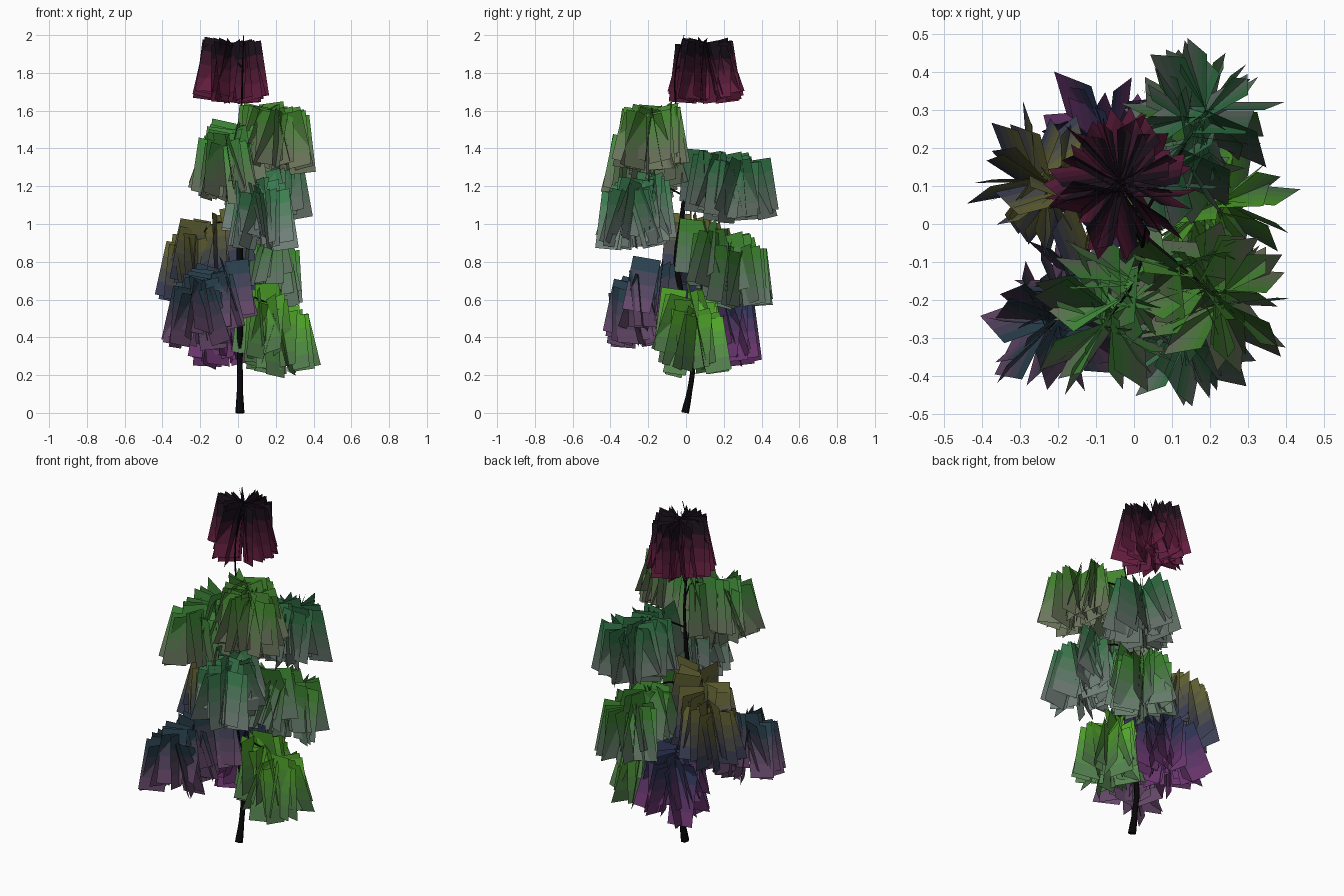
import bpy, bmesh, math, random
from mathutils import Vector

if "Cube" in bpy.data.objects:
    bpy.data.objects.remove(bpy.data.objects["Cube"])

random.seed(11)


def material(name, rgb):
    m = bpy.data.materials.new(name)
    m.diffuse_color = (*rgb, 1)
    m.use_nodes = True
    m.node_tree.nodes["Principled BSDF"].inputs["Base Color"].default_value = m.diffuse_color
    return m


def tube(name, pts, mat):
    # Tapered branch from (x, y, z, radius) points
    cu = bpy.data.curves.new(name, 'CURVE')
    cu.dimensions = '3D'
    cu.bevel_depth = 1.0
    cu.bevel_resolution = 1
    cu.use_fill_caps = True
    cu.resolution_u = 3
    sp = cu.splines.new('BEZIER')
    sp.bezier_points.add(len(pts) - 1)
    for bp, (x, y, z, r) in zip(sp.bezier_points, pts):
        bp.co = (x, y, z)
        bp.radius = r
        bp.handle_left_type = bp.handle_right_type = 'AUTO'
    ob = bpy.data.objects.new(name, cu)
    ob.data.materials.append(mat)
    bpy.context.collection.objects.link(ob)
    return ob


STRIPS = 4


def card(bm, origin, ang, w, h, lean, twist):
    # One leaf card: inner edge on the twig, hanging down and leaning outward
    rad = Vector((math.cos(ang), math.sin(ang), 0))
    tan = Vector((-rad.y, rad.x, 0))
    down = (rad * lean + tan * twist - Vector((0, 0, 1))).normalized()
    side = (rad - down * rad.dot(down)).normalized()
    rows = []
    for i in range(STRIPS + 1):
        p = origin + down * h * i / STRIPS
        rows.append((bm.verts.new(p), bm.verts.new(p + side * w)))
    for i, (a, b) in enumerate(zip(rows, rows[1:])):
        bm.faces.new((a[0], a[1], b[1], b[0])).material_index = i


def clump(name, inner, tip, zlo, zhi, top, low, count=38):
    # Starburst of leaf cards spread along a drooping twig
    a = Vector((*inner, zhi - 0.015))
    b = Vector((*tip, zlo + 0.295))
    bm = bmesh.new()
    for i in range(count):
        t = min(1, ((i * 0.618) % 1) ** 0.6 * 1.12)
        o = a.lerp(b, t)
        o.z += random.uniform(-0.015, 0.015)
        ang = i * 2 * math.pi / count * 3.07 + random.uniform(-0.2, 0.2)
        card(bm, o, ang, random.uniform(0.125, 0.155), random.uniform(0.28, 0.31),
             random.uniform(0.05, 0.25), random.uniform(-0.32, 0.32))
    me = bpy.data.meshes.new(name)
    bm.to_mesh(me)
    bm.free()
    for i in range(STRIPS):
        f = i / (STRIPS - 1)
        me.materials.append(material(f"{name}_{i}", [0.6 * (p + (q - p) * f) for p, q in zip(top, low)]))
    ob = bpy.data.objects.new(name, me)
    bpy.context.collection.objects.link(ob)


# Trunk
bark = material("bark", (0.002, 0.002, 0.002))
trunk = [(0.01, -0.005, 0, 0.024), (0.01, 0.02, 0.12, 0.016), (0.01, 0.035, 0.25, 0.015),
         (0.01, -0.01, 0.55, 0.016), (0.01, -0.05, 0.82, 0.018), (0.005, -0.025, 1.0, 0.016),
         (0.01, -0.005, 1.25, 0.009), (0.015, -0.01, 1.45, 0.007), (0.02, -0.055, 1.65, 0.005),
         (0.025, -0.05, 1.85, 0.004), (0.03, -0.01, 2.0, 0.002)]
tube("trunk", trunk, bark)


def trunk_at(z):
    for p, q in zip(trunk, trunk[1:]):
        if z <= q[2]:
            return Vector(p[:3]).lerp(Vector(q[:3]), (z - p[2]) / (q[2] - p[2]))
    return Vector(trunk[-1][:3])


# Leaf clumps: inner xy, tip xy, low z, high z, top colour, bottom colour
clumps = [
    ("crown", (-0.03, 0.07), (-0.04, 0.12), 1.65, 1.965, (0.02, 0.01, 0.02), (0.20, 0.02, 0.08)),
    ("upper_right_front", (0.11, -0.1), (0.24, -0.21), 1.28, 1.64, (0.10, 0.42, 0.05), (0.25, 0.30, 0.18)),
    ("upper_left_front", (0.02, -0.1), (-0.08, -0.27), 1.12, 1.57, (0.10, 0.48, 0.08), (0.25, 0.32, 0.20)),
    ("upper_right_back", (0.07, 0.10), (0.19, 0.30), 1.02, 1.40, (0.05, 0.27, 0.10), (0.20, 0.26, 0.22)),
    ("middle_front", (0.07, -0.16), (0.14, -0.31), 0.86, 1.29, (0.08, 0.36, 0.14), (0.28, 0.36, 0.32)),
    ("middle_left", (-0.10, 0.02), (-0.26, 0.13), 0.58, 1.09, (0.22, 0.22, 0.06), (0.08, 0.09, 0.16)),
    ("middle_right_back", (0.08, 0.09), (0.18, 0.30), 0.55, 1.03, (0.08, 0.40, 0.05), (0.22, 0.33, 0.24)),
    ("lower_left_front", (-0.07, -0.12), (-0.23, -0.28), 0.34, 0.82, (0.04, 0.09, 0.13), (0.22, 0.11, 0.24)),
    ("lower_right", (0.09, 0.0), (0.24, 0.06), 0.20, 0.69, (0.14, 0.65, 0.04), (0.15, 0.36, 0.13)),
    ("lower_back", (-0.02, 0.10), (-0.07, 0.22), 0.25, 0.68, (0.05, 0.06, 0.16), (0.24, 0.06, 0.26)),
]
for name, inner, tip, zlo, zhi, top, low in clumps:
    clump(name + "_leaves", inner, tip, zlo, zhi, top, low)
    # Twig from trunk to clump
    s = trunk_at(zhi - 0.14)
    tube(name + "_twig", [(*s, 0.005), (*inner, zhi - 0.08, 0.004), (*tip, zlo + 0.27, 0.002)], bark)
